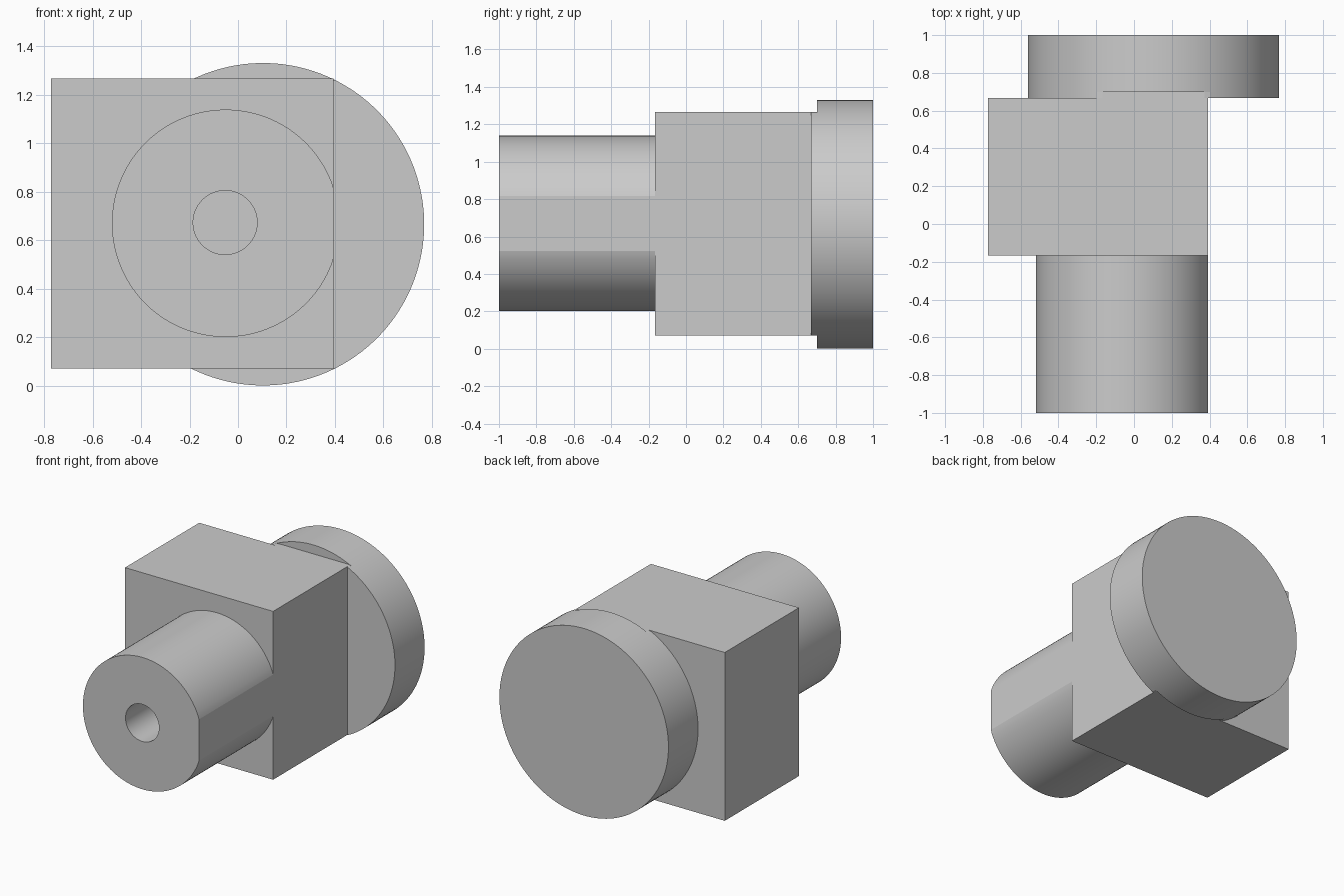
import bpy, bmesh, math

if "Cube" in bpy.data.objects:
    bpy.data.objects.remove(bpy.data.objects["Cube"])

grey = bpy.data.materials.new("plain grey")
grey.diffuse_color = (0.6, 0.6, 0.6, 1)
grey.use_nodes = True
grey.node_tree.nodes["Principled BSDF"].inputs["Base Color"].default_value = grey.diffuse_color
SEGS = 128

FLAT_X = 0.393                    # shared right face of block and shaft
BLOCK_Z = (0.07, 1.267)
BLOCK_Y = (-0.167, 0.667)


def circle(cx, cz, r, max_x=9, min_z=-9, max_z=9):
    """Circle in the xz plane, trimmed to the given limits."""
    pts = []
    for i in range(SEGS):
        a = 2 * math.pi * (i + 0.5) / SEGS
        x, z = cx + r * math.cos(a), cz + r * math.sin(a)
        pts.append((min(x, max_x), min(max(z, min_z), max_z)))
    return pts


def loft(name, rings):
    """Skin rings of (profile, y) in order and cap both ends."""
    bm = bmesh.new()
    loops = [[bm.verts.new((x, y, z)) for x, z in prof] for prof, y in rings]
    for a, b in zip(loops, loops[1:]):
        n = len(a)
        for i in range(n):
            j = (i + 1) % n
            bm.faces.new((a[i], a[j], b[j], b[i]))
    bm.faces.new(loops[0])
    bm.faces.new(loops[-1])
    # Merge zero-length steps where a trimmed ring meets its neighbour
    bmesh.ops.remove_doubles(bm, verts=bm.verts, dist=1e-5)
    bmesh.ops.recalc_face_normals(bm, faces=bm.faces)
    mesh = bpy.data.meshes.new(name)
    bm.to_mesh(mesh)
    bm.free()
    mesh.materials.append(grey)
    obj = bpy.data.objects.new(name, mesh)
    bpy.context.collection.objects.link(obj)
    bpy.ops.object.select_all(action='DESELECT')
    obj.select_set(True)
    bpy.context.view_layer.objects.active = obj
    bpy.ops.object.shade_smooth_by_angle(angle=math.radians(10))
    return obj


# Square block
(z0, z1), x0 = BLOCK_Z, -0.772
square = [(x0, z0), (FLAT_X, z0), (FLAT_X, z1), (x0, z1)]
loft("block", [(square, y) for y in BLOCK_Y])

# Round shaft with one flat side and a blind bore in its end
shaft = circle(-0.051, 0.67, 0.469, max_x=FLAT_X)
bore = circle(-0.053, 0.673, 0.132)
loft("shaft", [(shaft, BLOCK_Y[0]), (shaft, -1), (bore, -1), (bore, -0.16)])

# Offset disc; its thin front shoulder is trimmed level with the block
disc = circle(0.103, 0.666, 0.665)
shoulder = circle(0.103, 0.666, 0.665, min_z=z0, max_z=z1)
loft("disc", [(disc, 1), (disc, 0.70)])
loft("disc_shoulder", [(shoulder, 0.70), (shoulder, BLOCK_Y[1])])
